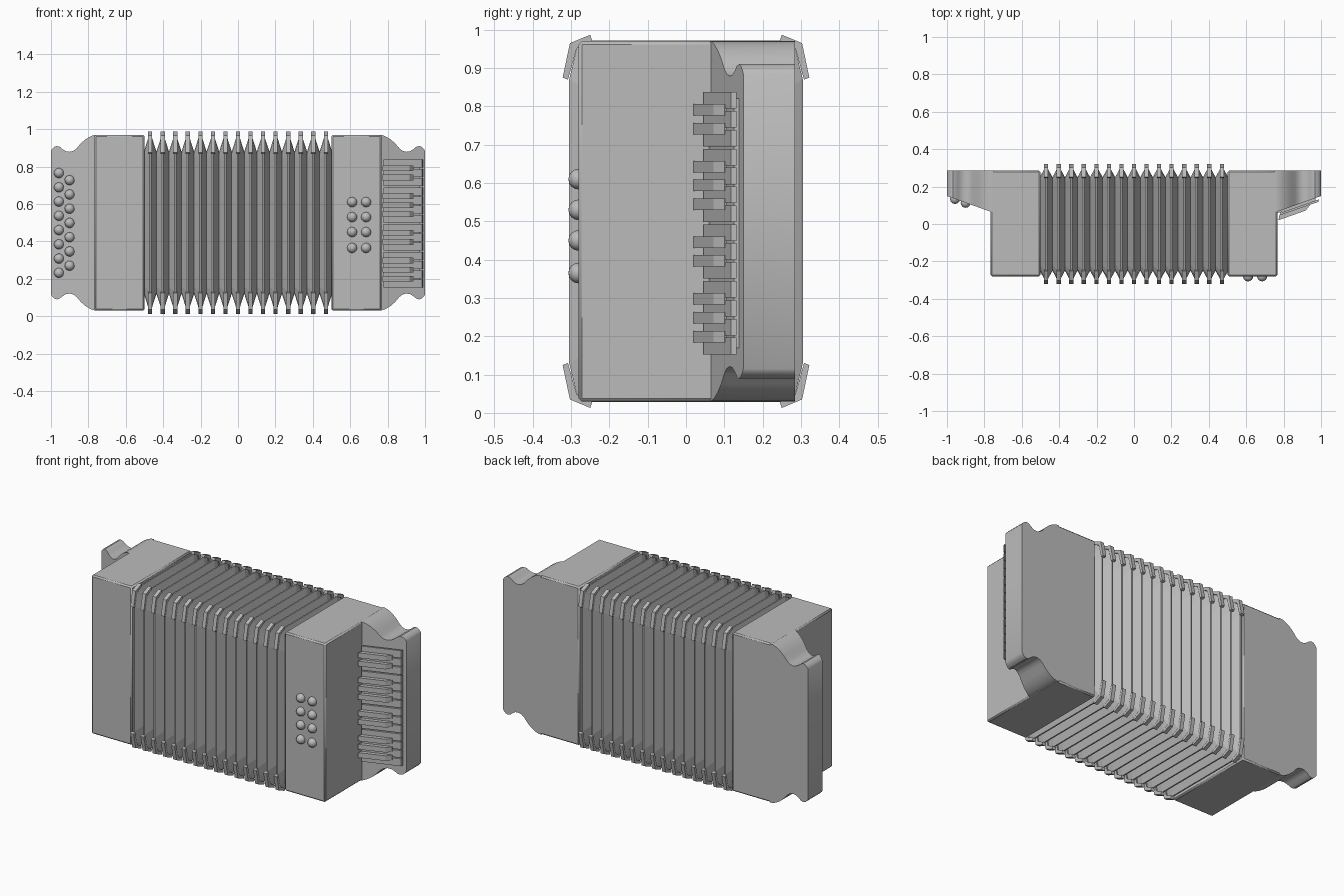
import bpy, bmesh, math
from mathutils import Vector, Matrix

if "Cube" in bpy.data.objects:
    bpy.data.objects.remove(bpy.data.objects["Cube"])

grey = bpy.data.materials.new("plain grey")
grey.diffuse_color = (0.5, 0.5, 0.5, 1)
grey.use_nodes = True
grey.node_tree.nodes["Principled BSDF"].inputs["Base Color"].default_value = grey.diffuse_color


def finish(bm, name, bevel=0, smooth=30):
    bmesh.ops.recalc_face_normals(bm, faces=bm.faces)
    me = bpy.data.meshes.new(name)
    bm.to_mesh(me)
    bm.free()
    me.materials.append(grey)
    ob = bpy.data.objects.new(name, me)
    bpy.context.collection.objects.link(ob)
    bpy.ops.object.select_all(action='DESELECT')
    ob.select_set(True)
    bpy.context.view_layer.objects.active = ob
    if bevel:
        m = ob.modifiers.new("bevel", 'BEVEL')
        m.width, m.segments = bevel, 1
        m.limit_method, m.angle_limit = 'ANGLE', math.radians(40)
    if smooth:
        bpy.ops.object.shade_smooth_by_angle(angle=math.radians(smooth))
    return ob


def loft(bm, rings, caps=True):
    """Skin closed rings of points."""
    vs = [[bm.verts.new(p) for p in r] for r in rings]
    n = len(vs[0])
    for a, b in zip(vs, vs[1:]):
        for i in range(n):
            j = (i + 1) % n
            bm.faces.new((a[i], a[j], b[j], b[i]))
    if caps:
        bm.faces.new(vs[0])
        bm.faces.new(vs[-1])


def box(bm, lo, hi):
    ring = lambda z: [(lo[0], lo[1], z), (hi[0], lo[1], z), (hi[0], hi[1], z), (lo[0], hi[1], z)]
    loft(bm, [ring(lo[2]), ring(hi[2])])


# Bellows: pleats alternating between an outer and an inner cross-section
def section(x, pts):
    q = [(y, z) for y, z in pts]
    r = q[::-1]
    ring = q + [(-y, z) for y, z in r] + [(-y, -z) for y, z in q] + [(y, -z) for y, z in r]
    return [(x, y, 0.5 + z) for y, z in ring]


RIDGES, PITCH = 15, 0.0671
outer = [(0.305, 0.37), (0.285, 0.452), (0.25, 0.472)]
inner = [(0.25, 0.34), (0.242, 0.368), (0.22, 0.38)]
ridge_x = [(i - (RIDGES - 1) / 2) * PITCH for i in range(RIDGES)]
rings = [section(ridge_x[0] - PITCH / 2, inner)]
for x in ridge_x:
    rings += [section(x - 0.004, outer), section(x + 0.004, outer), section(x + PITCH / 2, inner)]
bm = bmesh.new()
loft(bm, rings)
finish(bm, "bellows", smooth=0)

# Bent guards on the four corners of every pleat
bm = bmesh.new()
guard = [(0.322, 0.375), (0.303, 0.465), (0.25, 0.487), (0.245, 0.472), (0.285, 0.452), (0.308, 0.37)]
for x in ridge_x:
    for sy in (-1, 1):
        for sz in (-1, 1):
            loft(bm, [[(x + d, sy * y, 0.5 + sz * z) for y, z in guard] for d in (-0.011, 0.011)])
finish(bm, "bellows_corner_guards", smooth=0)

# End cases with scalloped wings
wing = [(0.75, 0.47), (0.768, 0.469), (0.79, 0.461), (0.815, 0.446), (0.84, 0.424), (0.862, 0.398),
        (0.88, 0.384), (0.9, 0.379), (0.92, 0.382), (0.938, 0.393), (0.952, 0.405), (0.968, 0.41),
        (0.983, 0.405), (0.993, 0.395), (1.0, 0.385)]


def wing_front(x):
    return 0.065 + (x - 0.765) * 0.36


for side, s in (("left", -1), ("right", 1)):
    bm = bmesh.new()
    xs = sorted((s * 0.5, s * 0.767))
    box(bm, (xs[0], -0.28, 0.03), (xs[1], 0.285, 0.97))
    finish(bm, side + "_case", bevel=0.008)
    bm = bmesh.new()
    loft(bm, [[(s * x, wing_front(x), 0.5 - z), (s * x, 0.285, 0.5 - z),
               (s * x, 0.285, 0.5 + z), (s * x, wing_front(x), 0.5 + z)] for x, z in wing])
    finish(bm, side + "_wing", smooth=35)


# Domed buttons
def buttons(name, spots, normal):
    bm = bmesh.new()
    rot = Vector((0, 0, 1)).rotation_difference(Vector(normal)).to_matrix().to_4x4()
    for p in spots:
        bmesh.ops.create_uvsphere(bm, u_segments=12, v_segments=8, radius=0.027,
                                  matrix=Matrix.Translation(p) @ rot)
    finish(bm, name, smooth=60)


slope_normal = (-0.36, -1, 0)
bass = [(-0.957, wing_front(0.957), 0.232 + 0.0762 * i) for i in range(8)]
bass += [(-0.9, wing_front(0.9), 0.27 + 0.0762 * i) for i in range(7)]
buttons("left_buttons", bass, slope_normal)
buttons("right_buttons", [(x, -0.28, z) for x in (0.61, 0.685) for z in (0.365, 0.45, 0.53, 0.61)], (0, -1, 0))

# Keyboard on the sloped right wing: each key is a side profile given depth along z
Z0, KEY = 0.15, 0.0493


def key(bm, profile, z0, z1):
    loft(bm, [[(x, y, z) for x, y in profile] for z in (z0, z1)])


bm = bmesh.new()
for i in range(14):
    key(bm, [(0.778, 0.046), (0.985, 0.118), (0.99, 0.132), (0.783, 0.06)],
        Z0 + i * KEY + 0.003, Z0 + (i + 1) * KEY - 0.003)
finish(bm, "natural_keys", smooth=0)

bm = bmesh.new()
for k in (1, 2, 3, 5, 6, 8, 9, 10, 12, 13):
    z = Z0 + k * KEY
    key(bm, [(0.772, 0.02), (0.918, 0.072), (0.94, 0.1), (0.94, 0.106), (0.778, 0.05)], z - 0.015, z + 0.015)
finish(bm, "sharp_keys", smooth=0)

# Support under the keys
bm = bmesh.new()
key(bm, [(0.765, 0.06), (0.8, 0.065), (0.97, 0.125), (0.97, 0.145), (0.765, 0.075)], 0.17, 0.82)
finish(bm, "key_bed", smooth=0)
